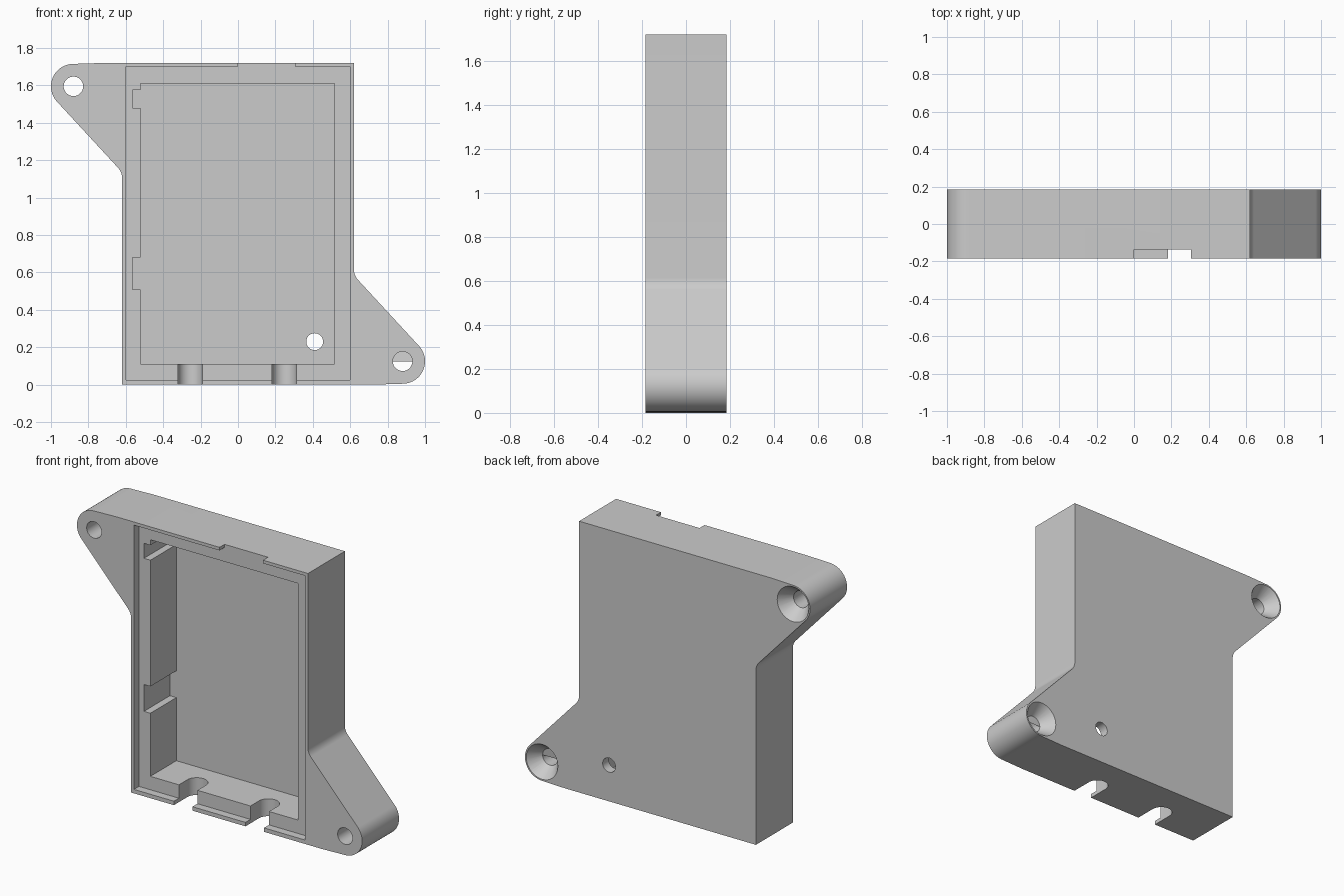
import bpy
import bmesh
from math import cos, sin, pi, radians
from mathutils import Matrix, Vector

cube = bpy.data.objects.get("Cube")
if cube:
    bpy.data.objects.remove(cube, do_unlink=True)

FRONT, BACK = -0.185, 0.185
LEDGE = -0.135       # depth of the lid recess
FLOOR = 0.125        # inner face of the back wall
HEIGHT = 1.72

grey = bpy.data.materials.new("light grey")
grey.use_nodes = True
grey.diffuse_color = (0.6, 0.6, 0.6, 1)
grey.node_tree.nodes["Principled BSDF"].inputs["Base Color"].default_value = grey.diffuse_color


def make_object(name, bm):
    bmesh.ops.recalc_face_normals(bm, faces=bm.faces)
    mesh = bpy.data.meshes.new(name)
    bm.to_mesh(mesh)
    bm.free()
    mesh.materials.append(grey)
    obj = bpy.data.objects.new(name, mesh)
    bpy.context.collection.objects.link(obj)
    return obj


def prism(name, outline, start, end, axis="Y"):
    """Extrude an outline along Y (outline in x, z) or along Z (outline in x, y)."""
    bm = bmesh.new()
    if axis == "Y":
        points, move = [(a, start, b) for a, b in outline], Vector((0, end - start, 0))
    else:
        points, move = [(a, b, start) for a, b in outline], Vector((0, 0, end - start))
    face = bm.faces.new([bm.verts.new(p) for p in points])
    result = bmesh.ops.extrude_face_region(bm, geom=[face])
    verts = [v for v in result["geom"] if isinstance(v, bmesh.types.BMVert)]
    bmesh.ops.translate(bm, verts=verts, vec=move)
    return make_object(name, bm)


def cone(name, x, z, r_front, r_back, y_front, y_back):
    """Round cutter lying along Y."""
    bm = bmesh.new()
    place = Matrix.Translation((x, (y_front + y_back) / 2, z)) @ Matrix.Rotation(radians(-90), 4, "X")
    bmesh.ops.create_cone(bm, cap_ends=True, segments=48, radius1=r_front, radius2=r_back,
                          depth=y_back - y_front, matrix=place)
    return make_object(name, bm)


def arc(cx, cy, r, start, end, steps):
    angles = [radians(start + (end - start) * i / steps) for i in range(steps + 1)]
    return [(cx + r * cos(a), cy + r * sin(a)) for a in angles]


# Body outline: one side with its mounting ear, then the same turned half round
EAR_X, EAR_Z = 0.88, 0.125
half = [(0.72, 0.0)]
half += arc(EAR_X, EAR_Z, 0.12, -90, 42, 24)
half += arc(0.70, 0.615, 0.08, 222, 180, 8)
half += [(0.62, HEIGHT)]
outline = half + [(-x, HEIGHT - z) for x, z in half]
body = prism("enclosure_body", outline, FRONT, BACK)

cutters = []

# Shallow recess for the lid, with a gap through the top rim
recess = [(-0.6, 0.025), (0.6, 0.025), (0.6, 1.7), (0.305, 1.7), (0.305, 1.8),
          (0, 1.8), (0, 1.7), (-0.6, 1.7)]
cutters.append(prism("recess_cutter", recess, FRONT - 0.1, LEDGE))

# Main cavity with two grooves in its side wall
cavity = [(-0.52, 0.11), (0.515, 0.11), (0.515, 1.61), (-0.52, 1.61)]
for low, high in ((1.48, 1.575), (0.51, 0.68)):
    cavity += [(-0.52, high), (-0.565, high), (-0.565, low), (-0.52, low)]
cutters.append(prism("cavity_cutter", cavity, FRONT - 0.12, FLOOR))

# Round-ended cable slots through the bottom wall
for x in (-0.255, 0.247):
    slot = arc(x, -0.05, 0.065, 0, 180, 24) + [(x - 0.065, -0.4), (x + 0.065, -0.4)]
    cutters.append(prism("slot_cutter", slot, -0.1, 0.2, "Z"))

# Countersunk screw holes in the ears
for x, z in ((EAR_X, EAR_Z), (-EAR_X, HEIGHT - EAR_Z)):
    cutters.append(cone("screw_cutter", x, z, 0.052, 0.052, -0.3, 0.3))
    cutters.append(cone("countersink_cutter", x, z, 0.052, 0.118, BACK - 0.08, BACK + 0.01))

# Small hole through the back wall
cutters.append(cone("back_hole_cutter", 0.41, 0.23, 0.045, 0.045, 0, 0.3))

bpy.ops.object.select_all(action="DESELECT")
bpy.context.view_layer.objects.active = body
body.select_set(True)
for cutter in cutters:
    cutter.hide_render = True
    mod = body.modifiers.new("cut", "BOOLEAN")
    mod.operation = "DIFFERENCE"
    mod.solver = "EXACT"
    mod.object = cutter
    bpy.ops.object.modifier_apply(modifier=mod.name)
for cutter in cutters:
    bpy.data.objects.remove(cutter, do_unlink=True)

bpy.ops.object.shade_smooth_by_angle(angle=radians(30))
